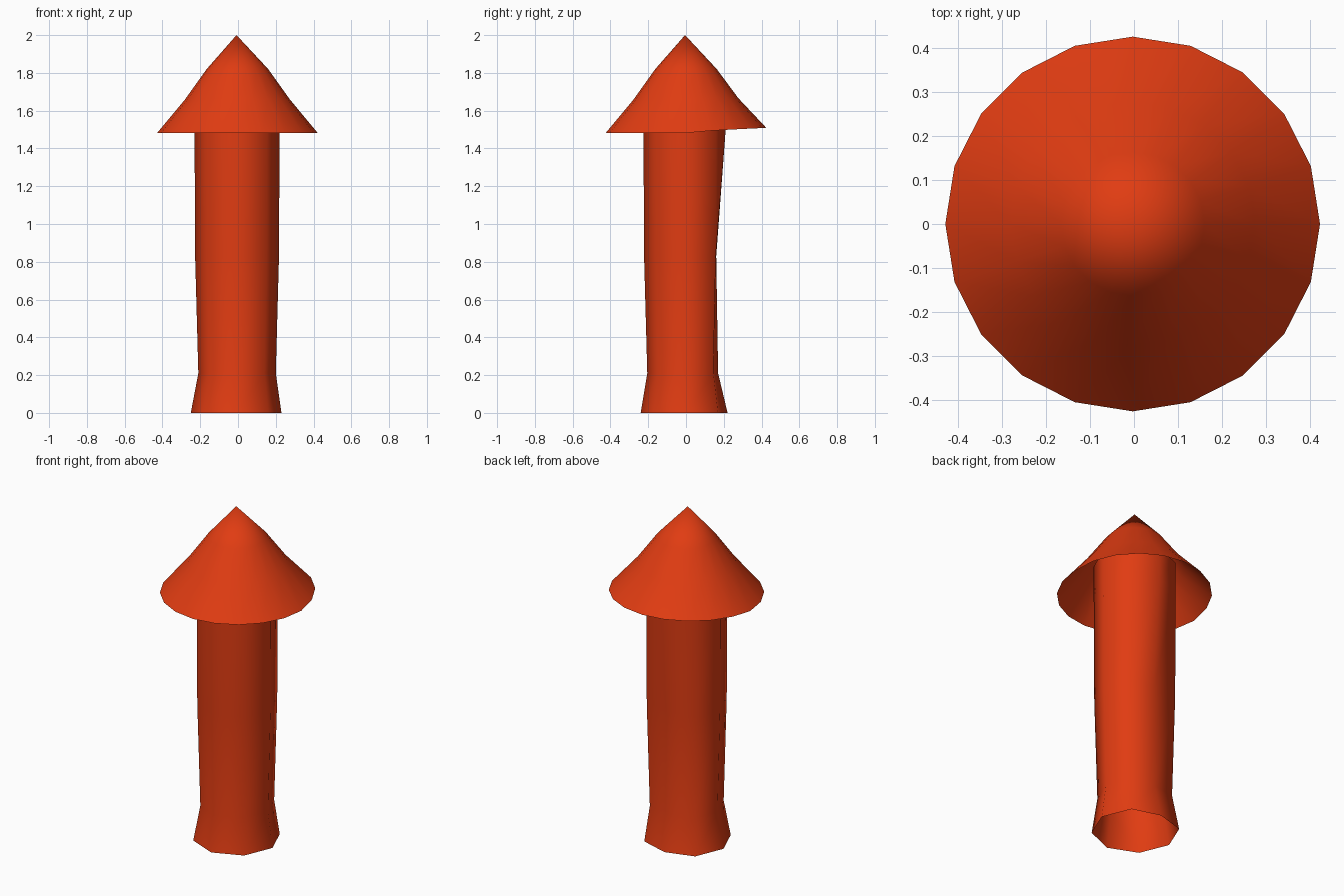
import bpy, bmesh
from math import sin, cos, pi

if "Cube" in bpy.data.objects:
    bpy.data.objects.remove(bpy.data.objects["Cube"])

red = bpy.data.materials.new("red_orange")
red.diffuse_color = (0.75, 0.045, 0.006, 1)
red.use_nodes = True
red.node_tree.nodes["Principled BSDF"].inputs["Base Color"].default_value = red.diffuse_color


def skin(name, rings, tip=None):
    """Open smooth shell through rings of points, optionally closed to a tip."""
    bm = bmesh.new()
    loops = [[bm.verts.new(p) for p in ring] for ring in rings]
    n = len(loops[0])
    for lo, hi in zip(loops, loops[1:]):
        for i in range(n):
            j = (i + 1) % n
            bm.faces.new((lo[i], lo[j], hi[j], hi[i]))
    if tip:
        top = bm.verts.new(tip)
        for i in range(n):
            bm.faces.new((loops[-1][i], loops[-1][(i + 1) % n], top))
    mesh = bpy.data.meshes.new(name)
    bm.to_mesh(mesh)
    bm.free()
    for f in mesh.polygons:
        f.use_smooth = True
    mesh.materials.append(red)
    obj = bpy.data.objects.new(name, mesh)
    bpy.context.collection.objects.link(obj)
    return obj


# Stem: hollow eight-sided tube, flared foot, back corner pushed in
def stem_ring(z, r, cx, back):
    ring = [[cx + r * cos(i * pi / 4), r * sin(i * pi / 4), z] for i in range(8)]
    ring[2][1] = back
    return ring


skin("stem", [stem_ring(0, 0.24, -0.01, 0.22),
              stem_ring(0.21, 0.205, -0.005, 0.17),
              stem_ring(0.83, 0.222, -0.005, 0.16),
              stem_ring(1.50, 0.225, -0.005, 0.21),
              stem_ring(1.68, 0.225, -0.005, 0.22)])


# Cap: open twenty-sided bell with the rim slightly raised at the back
def cap_ring(z, r, lift):
    ring = []
    for i in range(20):
        a = i * pi / 10
        ring.append((-0.003 + r * cos(a), r * sin(a), z + lift * max(0, sin(a)) ** 0.7))
    return ring


skin("cap", [cap_ring(1.482, 0.425, 0.027),
             cap_ring(1.66, 0.277, 0.006),
             cap_ring(1.82, 0.163, 0)], tip=(-0.008, -0.005, 2.0))
